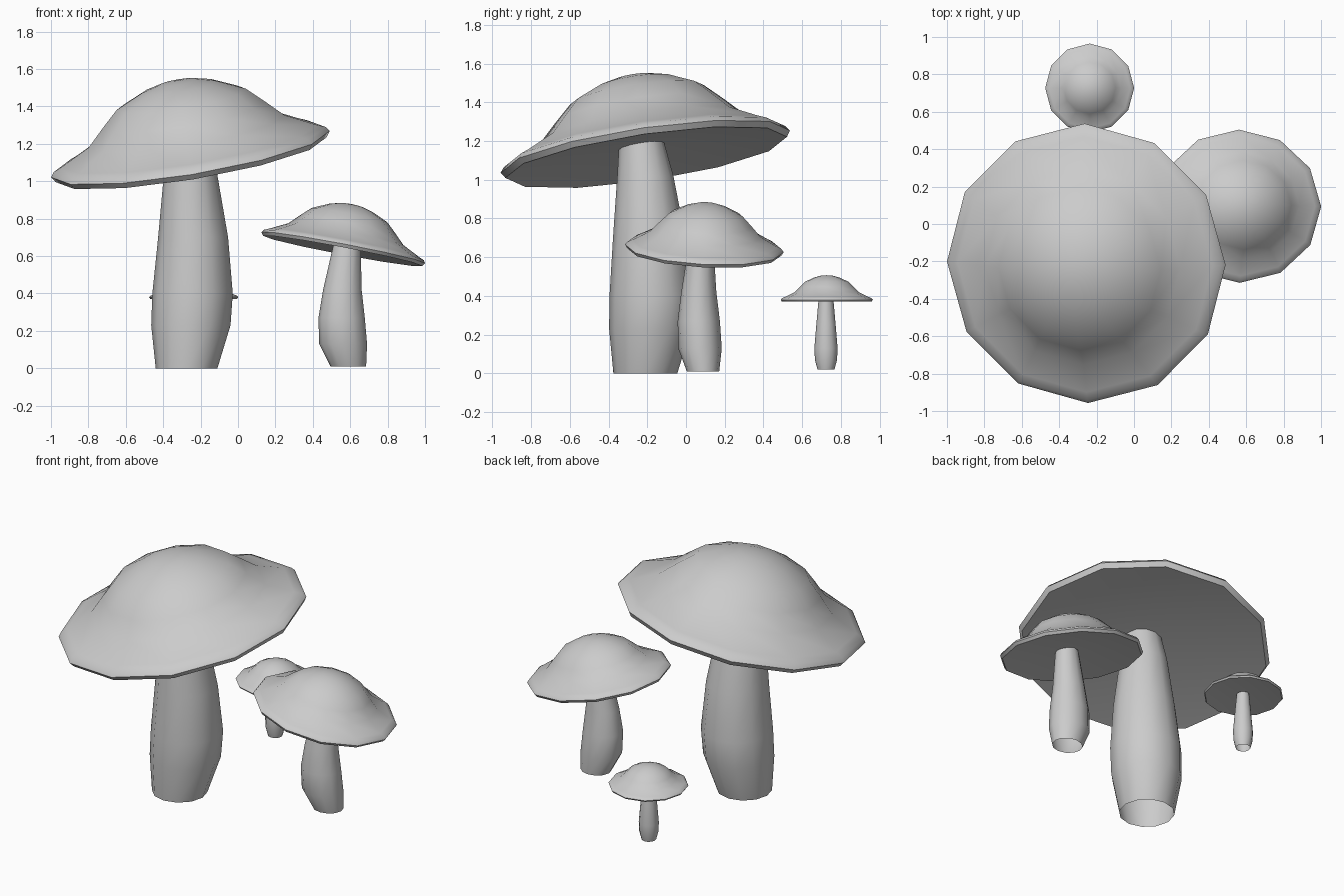
import bpy, bmesh, math
from mathutils import Vector, Matrix

if "Cube" in bpy.data.objects:
    bpy.data.objects.remove(bpy.data.objects["Cube"])

SIDES = 12
# Cap profile (radius, height) for the largest mushroom, rim level = 0
CAP = [(0.10, 0.395), (0.20, 0.368), (0.35, 0.300), (0.44, 0.215), (0.53, 0.125),
       (0.69, 0.045), (0.737, 0.025), (0.755, 0.0), (0.735, -0.03)]


def finish(name, bm):
    bmesh.ops.recalc_face_normals(bm, faces=bm.faces)
    mesh = bpy.data.meshes.new(name)
    bm.to_mesh(mesh)
    bm.free()
    obj = bpy.data.objects.new(name, mesh)
    bpy.context.collection.objects.link(obj)
    bpy.context.view_layer.objects.active = obj
    obj.select_set(True)
    bpy.ops.object.shade_smooth_by_angle(angle=math.radians(45))
    obj.select_set(False)
    return obj


def loft(bm, rings):
    """Rings are (centre, radius x, radius y); neighbours are joined with quads."""
    loops = []
    for (x, y, z), rx, ry in rings:
        loops.append([bm.verts.new((x + rx * math.cos(i * math.tau / SIDES),
                                    y + ry * math.sin(i * math.tau / SIDES), z))
                      for i in range(SIDES)])
    for a, b in zip(loops, loops[1:]):
        for i in range(SIDES):
            j = (i + 1) % SIDES
            bm.faces.new((a[i], a[j], b[j], b[i]))
    return loops


def fan(bm, loop, height):
    tip = bm.verts.new((0, 0, height))
    for i in range(SIDES):
        bm.faces.new((loop[i], loop[(i + 1) % SIDES], tip))


def cap(name, centre, sx, sy, sz, slope):
    bm = bmesh.new()
    loops = loft(bm, [((0, 0, h * sz), r * sx, r * sy) for r, h in CAP])
    fan(bm, loops[0], 0.403 * sz)
    fan(bm, loops[-1], 0.042 * sz)   # slightly hollow underside
    normal = Vector((-slope[0], -slope[1], 1))
    tilt = Vector((0, 0, 1)).rotation_difference(normal).to_matrix().to_4x4()
    bm.transform(Matrix.Translation(centre) @ tilt)
    finish(name, bm)


def stem(name, rings, squash=1.0):
    bm = bmesh.new()
    loft(bm, [((x, y, z), r, r * squash) for x, y, z, r in rings])  # open ends
    finish(name, bm)


# Large mushroom
cap("large_cap", (-0.255, -0.21, 1.145), 1, 1, 1, (0.168, 0.148))
stem("large_stem", [(-0.275, -0.21, 0.0, 0.165), (-0.252, -0.185, 0.23, 0.212),
                    (-0.243, -0.18, 0.40, 0.215), (-0.240, -0.19, 0.70, 0.187),
                    (-0.253, -0.21, 1.02, 0.145), (-0.257, -0.23, 1.20, 0.115)])

# Medium mushroom
cap("medium_cap", (0.563, 0.095, 0.645), 0.59, 0.543, 0.59, (-0.19, -0.05))
stem("medium_stem", [(0.590, 0.088, 0.01, 0.095), (0.562, 0.072, 0.13, 0.128),
                     (0.554, 0.066, 0.27, 0.124), (0.558, 0.066, 0.42, 0.103),
                     (0.583, 0.078, 0.66, 0.073)], 0.88)

# Small mushroom
cap("small_cap", (-0.237, 0.727, 0.38), 0.315, 0.315, 0.315, (0, 0))
stem("small_stem", [(-0.237, 0.723, 0.02, 0.044), (-0.237, 0.723, 0.07, 0.057),
                    (-0.237, 0.723, 0.13, 0.060), (-0.237, 0.723, 0.25, 0.050),
                    (-0.237, 0.723, 0.385, 0.038)])
